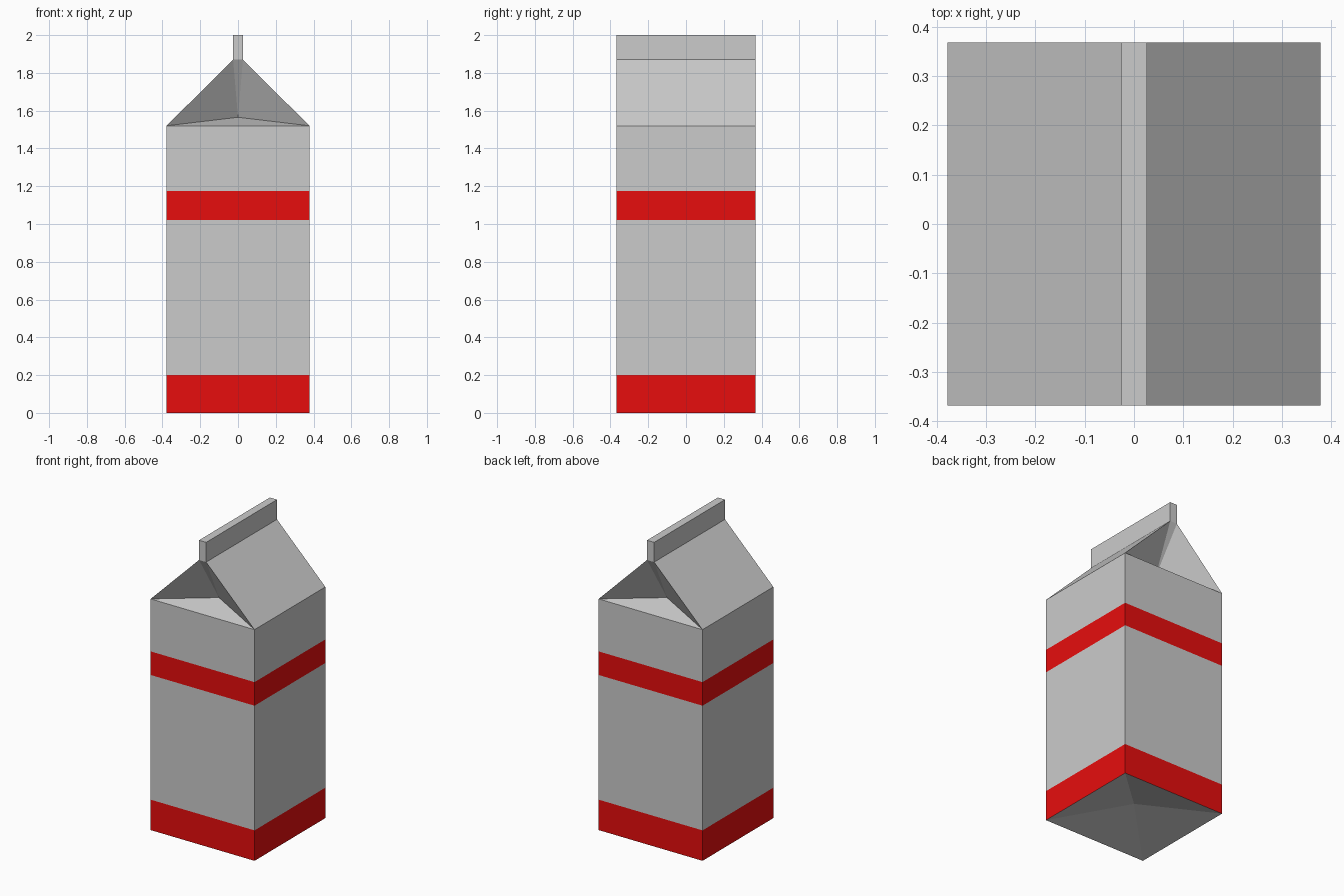
import bpy
import bmesh
from mathutils import Vector

if "Cube" in bpy.data.objects:
    bpy.data.objects.remove(bpy.data.objects["Cube"])

W, D = 0.378, 0.368        # half width and half depth of the carton
FIN = 0.026                # half thickness of the top seal
RECESS = 0.09              # how far the base is folded up

red = bpy.data.materials.new("red_print")
red.diffuse_color = (0.8, 0.004, 0.004, 1)
red.use_nodes = True
red.node_tree.nodes["Principled BSDF"].inputs["Base Color"].default_value = red.diffuse_color


def sink(bm, face, point):
    """Fold a face inwards to a single point."""
    new = bmesh.ops.poke(bm, faces=[face])
    new["verts"][0].co = Vector(point)


def sleeve(name, low, high, material=None, base=False, cap=False, gable=False):
    """Four-sided sleeve between two (half width, z) sections."""
    bm = bmesh.new()
    rings = []
    for w, z in (low, high):
        rings.append([bm.verts.new((sx * w, sy * D, z))
                      for sx, sy in ((-1, -1), (1, -1), (1, 1), (-1, 1))])
    a, b = rings
    sides = [bm.faces.new((a[i], a[(i + 1) % 4], b[(i + 1) % 4], b[i]))
             for i in range(4)]
    if cap:
        bm.faces.new(b)
    if base:
        sink(bm, bm.faces.new(a[::-1]), (0, 0, low[1] + RECESS))
    if gable:
        # front and back ends tuck in under the roof slopes
        sink(bm, sides[0], (0, -D + 0.17, low[1] + 0.045))
        sink(bm, sides[2], (0, D - 0.17, low[1] + 0.045))
    mesh = bpy.data.meshes.new(name)
    bm.to_mesh(mesh)
    bm.free()
    if material:
        mesh.materials.append(material)
    obj = bpy.data.objects.new(name, mesh)
    bpy.context.collection.objects.link(obj)
    return obj


# Folded-in base panel: a shallow inverted pyramid
bm = bmesh.new()
corners = [bm.verts.new((sx * W, sy * D, 0))
           for sx, sy in ((-1, 1), (1, 1), (1, -1), (-1, -1))]
sink(bm, bm.faces.new(corners), (0, 0, RECESS))
base_mesh = bpy.data.meshes.new("base_panel")
bm.to_mesh(base_mesh)
bm.free()
bpy.context.collection.objects.link(bpy.data.objects.new("base_panel", base_mesh))

# Straight walls with printed bands
sleeve("lower_band", (W, 0), (W, 0.2), red)
sleeve("main_wall", (W, 0.2), (W, 1.02))
sleeve("upper_band", (W, 1.02), (W, 1.175), red)
sleeve("upper_wall", (W, 1.175), (W, 1.52))

# Gabled roof and sealed fin
sleeve("gable_roof", (W, 1.52), (FIN, 1.87), gable=True)
sleeve("top_seal", (FIN, 1.87), (FIN, 2.0), cap=True)
